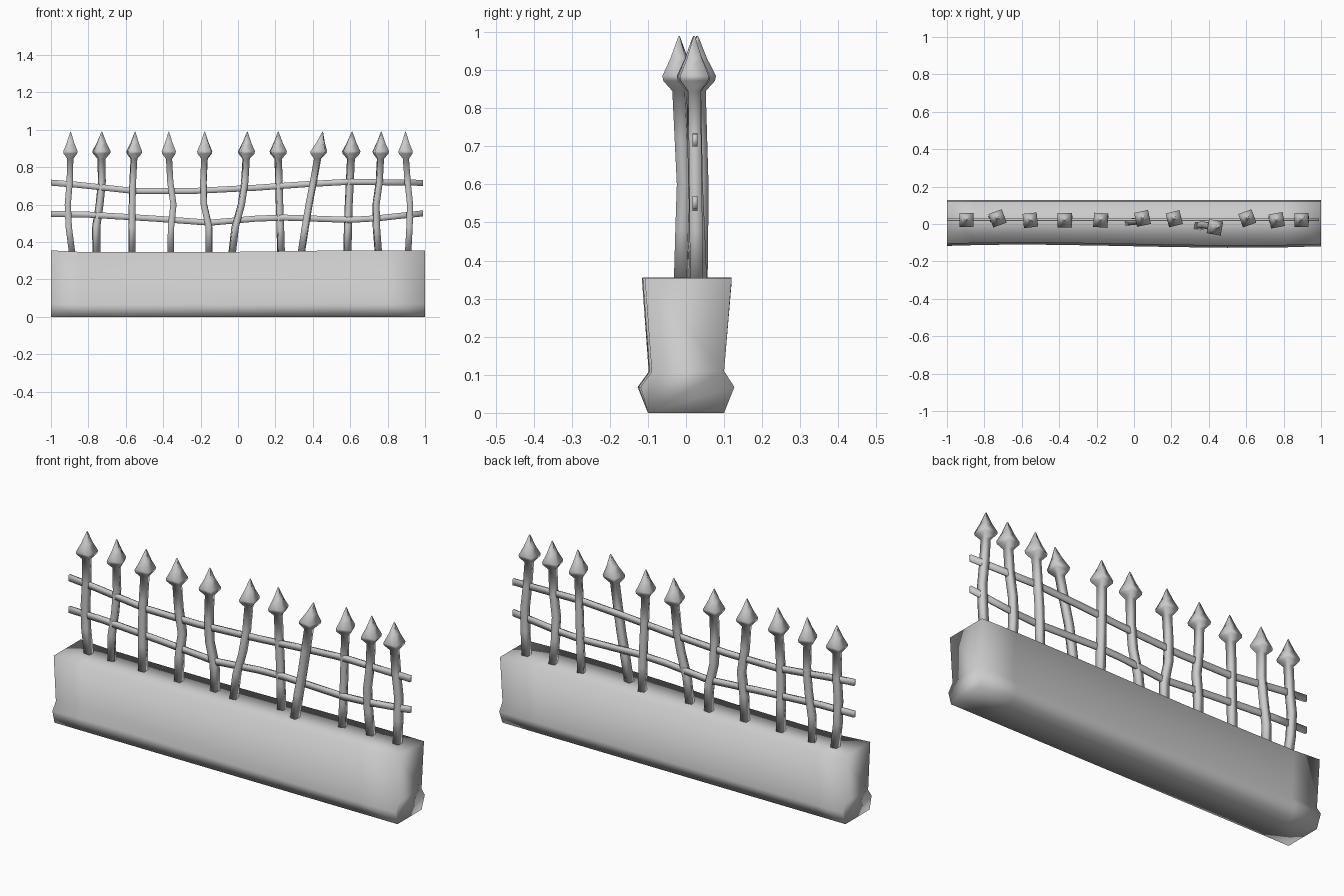
import bpy, bmesh
from math import sin, cos, pi, radians


def loft(name, rings):
    """Skin equal-sized rings into one closed, smooth-shaded object."""
    bm = bmesh.new()
    vs = [[bm.verts.new(p) for p in r] for r in rings]
    n = len(rings[0])
    for a, b in zip(vs, vs[1:]):
        for i in range(n):
            j = (i + 1) % n
            bm.faces.new((a[i], a[j], b[j], b[i]))
    bm.faces.new(vs[0][::-1])
    bm.faces.new(vs[-1])
    bmesh.ops.recalc_face_normals(bm, faces=bm.faces)
    for f in bm.faces:
        f.smooth = True
    me = bpy.data.meshes.new(name)
    bm.to_mesh(me)
    bm.free()
    ob = bpy.data.objects.new(name, me)
    bpy.context.collection.objects.link(ob)
    return ob


def interp(pts, t):
    """Piecewise linear lookup in (t, value) pairs."""
    for (a, u), (b, v) in zip(pts, pts[1:]):
        if t <= b:
            return u + (v - u) * (t - a) / (b - a)
    return pts[-1][1]


# Wall: flared footing profile swept along x, with a gently bowed front
rings = []
for x, bow, top in [(-1, .010, .355), (-.85, .014, .347), (-.6, .018, .345),
                    (-.2, .012, .345), (.2, .004, .35), (.5, 0, .354),
                    (.8, .002, .355), (1, .008, .353)]:
    rings.append([(x, .10, 0), (x, .127, .068), (x, .10, .11), (x, .12, top),
                  (x, -.116 + bow, top), (x, -.098 + bow, .108),
                  (x, -.127 + bow, .068), (x, -.10, 0)])
loft("stone_wall", rings)

# Rails: flat bars that sag along their length
rails = {
    "upper_rail": [(-1, .717), (-.85, .705), (-.55, .672), (-.25, .672),
                   (.1, .69), (.35, .708), (.6, .722), (.99, .716)],
    "lower_rail": [(-1, .55), (-.8, .546), (-.45, .525), (-.15, .503),
                   (.1, .525), (.25, .53), (.6, .518), (.75, .527), (.99, .553)],
}
for name, path in rails.items():
    loft(name, [[(x, .017, z - .016), (x, .03, z - .016),
                 (x, .03, z + .016), (x, .017, z + .016)] for x, z in path])

# Pickets: x at heights .35 .48 .60 .72 .87 .99, y at foot, middle, head, twist
pickets = [
    ((-.888, -.905, -.910, -.900, -.896, -.895), (.025, .030, .022), 0),
    ((-.757, -.758, -.740, -.728, -.730, -.728), (.030, .035, .030), 20),
    ((-.568, -.566, -.566, -.563, -.555, -.550), (.020, .015, .020), 6),
    ((-.360, -.358, -.345, -.362, -.370, -.370), (.022, .030, .020), 0),
    ((-.155, -.155, -.182, -.185, -.178, -.178), (.030, .025, .020), -4),
    ((-.030, -.015, .018, .036, .045, .050), (.010, .015, .030), 12),
    ((.230, .226, .222, .218, .215, .215), (.035, .035, .028), 14),
    ((.340, .360, .380, .403, .430, .453), (-.012, -.005, -.018), -10),
    ((.585, .588, .592, .598, .605, .610), (.035, .038, .030), 20),
    ((.750, .740, .738, .755, .763, .766), (.035, .025, .020), 10),
    ((.910, .917, .920, .907, .896, .896), (.028, .025, .022), 0),
]
zs = (.35, .48, .60, .72, .87, .99)
# half-width of the square section by height, ending in a spear head
widths = [(.345, .017), (.48, .017), (.60, .0165), (.72, .0165), (.845, .0165),
          (.872, .036), (.885, .038), (.93, .020), (.985, .003), (.99, .001)]
for k, (xs, (y0, y1, y2), turn) in enumerate(pickets):
    xpath = list(zip(zs, xs))
    ypath = [(.35, y0), (.60, y1), (.87, y2), (.99, y2)]
    rings = []
    for z, w in widths:
        x, y = interp(xpath, z), interp(ypath, z)
        rings.append([(x + w * 2 ** .5 * cos(a), y + w * 2 ** .5 * sin(a), z)
                      for a in (radians(turn) + pi / 4 + i * pi / 2 for i in range(4))])
    loft("picket_%02d" % (k + 1), rings)
